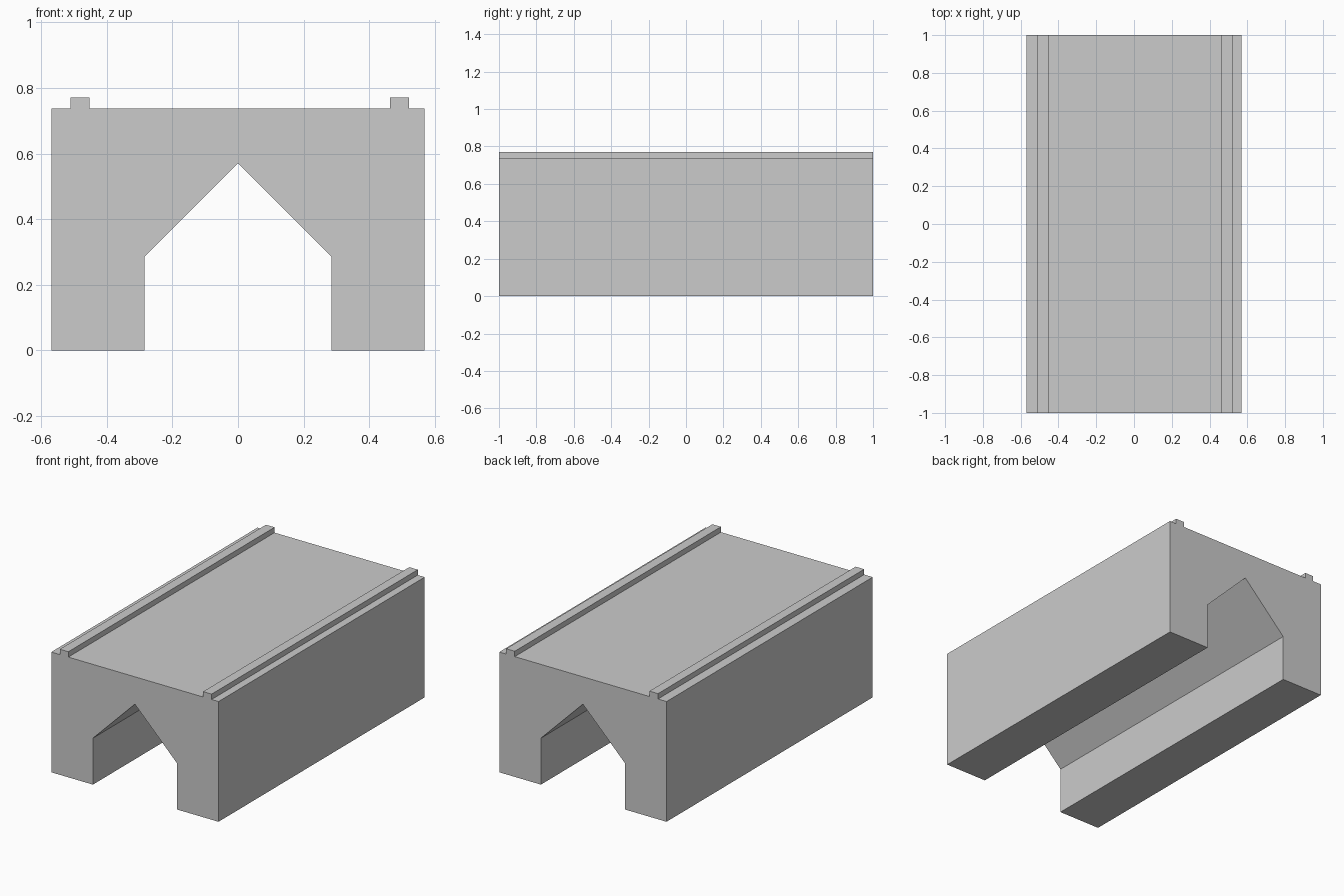
import bpy
import bmesh

if "Cube" in bpy.data.objects:
    bpy.data.objects.remove(bpy.data.objects["Cube"])

LENGTH = 2.0
HALF_WIDTH, DECK_Z, RAIL_TOP = 0.568, 0.738, 0.771
OPENING, SHOULDER_Z, PEAK_Z = 0.285, 0.285, 0.57
RAIL_WIDTH = 0.058


def extrude_profile(name, points):
    """Extrude an x-z outline along the full length of the model."""
    bm = bmesh.new()
    face = bm.faces.new([bm.verts.new((x, -LENGTH / 2, z)) for x, z in points])
    result = bmesh.ops.extrude_face_region(bm, geom=[face])
    verts = [v for v in result["geom"] if isinstance(v, bmesh.types.BMVert)]
    bmesh.ops.translate(bm, verts=verts, vec=(0, LENGTH, 0))
    bmesh.ops.recalc_face_normals(bm, faces=bm.faces)
    mesh = bpy.data.meshes.new(name)
    bm.to_mesh(mesh)
    bm.free()
    obj = bpy.data.objects.new(name, mesh)
    bpy.context.collection.objects.link(obj)
    return obj


# Bridge body with a pointed opening: half outline mirrored about the peak
right = [(OPENING, SHOULDER_Z), (OPENING, 0), (HALF_WIDTH, 0), (HALF_WIDTH, DECK_Z)]
left = [(-x, z) for x, z in reversed(right)]
extrude_profile("bridge_body", [(0, PEAK_Z)] + right + left)

# Low kerb rails along both deck edges (slightly off-centre as drawn)
for name, x in (("left_rail", -0.51), ("right_rail", 0.463)):
    extrude_profile(name, [(x, DECK_Z), (x + RAIL_WIDTH, DECK_Z),
                           (x + RAIL_WIDTH, RAIL_TOP), (x, RAIL_TOP)])
